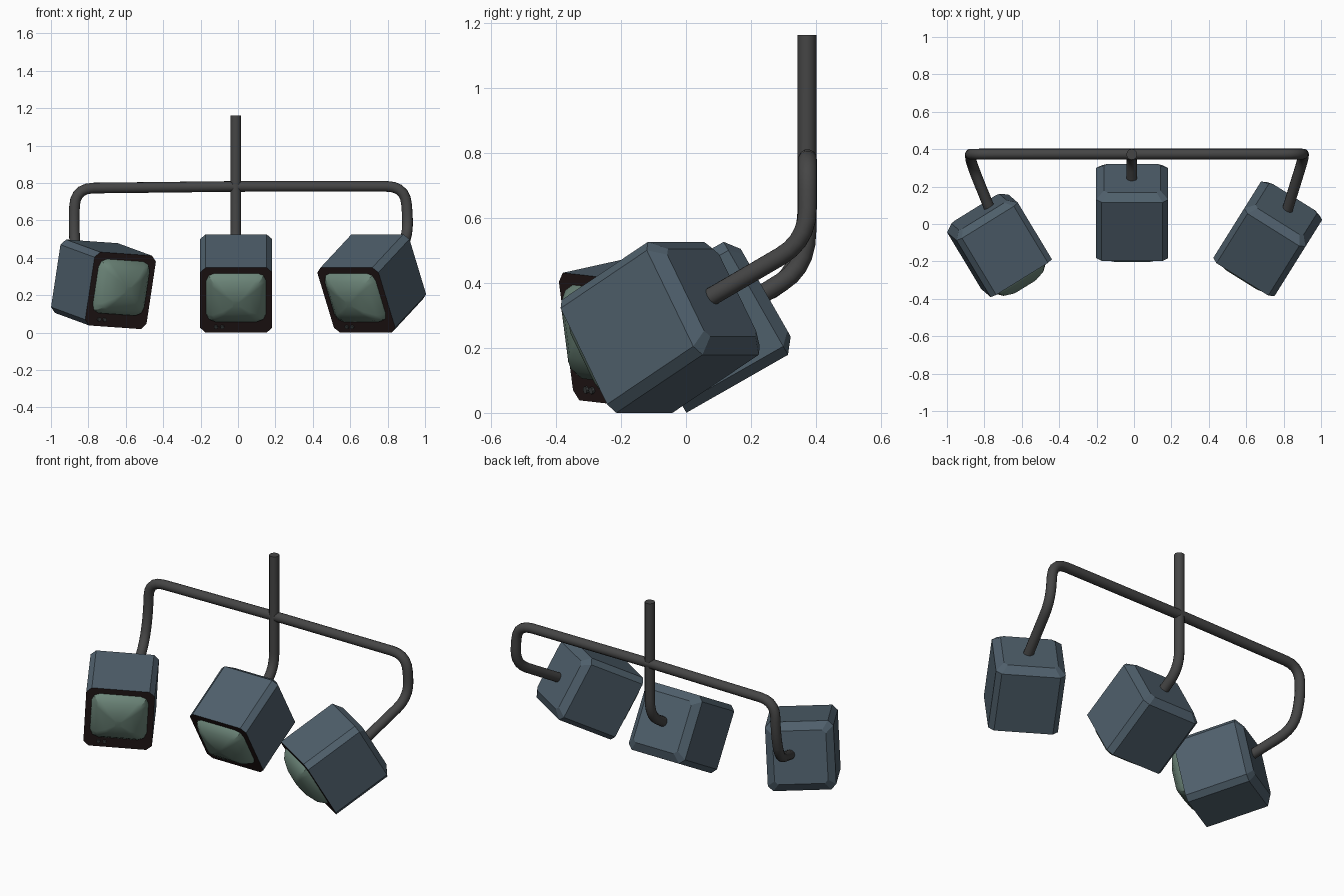
import bpy, bmesh, math
from mathutils import Vector, Matrix

if "Cube" in bpy.data.objects:
    bpy.data.objects.remove(bpy.data.objects["Cube"])


def material(name, rgb):
    m = bpy.data.materials.new(name)
    m.diffuse_color = (*rgb, 1)
    m.use_nodes = True
    m.node_tree.nodes["Principled BSDF"].inputs["Base Color"].default_value = m.diffuse_color
    return m


BLUE = material("slate blue", (0.078, 0.115, 0.148))
BEZEL = material("dark brown", (0.019, 0.010, 0.010))
GLASS = material("grey green", (0.150, 0.235, 0.190))
PIPE = material("dark grey", (0.060, 0.060, 0.060))
BUTTON = material("button grey", (0.045, 0.050, 0.050))


def outline(hw, z0, z1, cut, bulge):
    """Rectangle with three points per corner: flat chamfer or rounded."""
    pts = []
    corners = [(hw, z0), (hw, z1), (-hw, z1), (-hw, z0)]
    for i, c in enumerate(corners):
        c = Vector(c)
        to_prev = (Vector(corners[i - 1]) - c).normalized()
        to_next = (Vector(corners[(i + 1) % 4]) - c).normalized()
        a, b = c + to_prev * cut, c + to_next * cut
        mid = (a + b) / 2
        pts += [a, mid + (c - mid) * bulge, b]
    return pts


def loft(name, rings, mats, world, cap_first, smooth=None):
    """rings: (half width, bottom, top, depth, cut, bulge, material index)."""
    bm = bmesh.new()
    loops = []
    for hw, z0, z1, d, cut, bulge, _ in rings:
        loops.append([bm.verts.new((p.x, d, p.y)) for p in outline(hw, z0, z1, cut, bulge)])
    for k in range(len(loops) - 1):
        a, b = loops[k], loops[k + 1]
        for i in range(len(a)):
            j = (i + 1) % len(a)
            f = bm.faces.new((a[i], a[j], b[j], b[i]))
            f.material_index = rings[k + 1][6]
    bm.faces.new(loops[-1]).material_index = rings[-1][6]
    if cap_first:
        bm.faces.new(loops[0]).material_index = rings[0][6]
    bmesh.ops.recalc_face_normals(bm, faces=bm.faces)
    return finish(name, bm, mats, world, smooth)


def finish(name, bm, mats, world, smooth=None):
    me = bpy.data.meshes.new(name)
    bm.to_mesh(me)
    bm.free()
    for m in mats:
        me.materials.append(m)
    ob = bpy.data.objects.new(name, me)
    bpy.context.collection.objects.link(ob)
    ob.matrix_world = world
    if smooth:
        shade(ob, smooth)
    return ob


def shade(ob, degrees):
    bpy.ops.object.select_all(action='DESELECT')
    ob.select_set(True)
    bpy.context.view_layer.objects.active = ob
    bpy.ops.object.shade_smooth_by_angle(angle=math.radians(degrees))


def monitor(name, centre, facing, right):
    """Boxy tube monitor; centre is the middle of its front face."""
    f = Vector(facing).normalized()
    r = Vector(right)
    r = (r - f * r.dot(f)).normalized()
    u = r.cross(f) * -1
    if u.z < 0:
        u = -u
    w = Matrix((r, -f, u)).transposed().to_4x4()
    w.translation = Vector(centre)
    H, W = 0.2, 0.193
    # housing with the dark bezel on its front
    loft(name + "_housing", [
        (0.160, -0.130, 0.165, 0.02, 0.045, 0.4, 1),
        (0.160, -0.130, 0.165, 0.0, 0.045, 0.4, 1),
        (W, -H, H, 0.0, 0.03, 0, 1),
        (W, -H, H, 0.36, 0.03, 0, 0),
        (W - 0.042, -H + 0.045, H - 0.045, 0.395, 0.02, 0, 0),
    ], [BLUE, BEZEL], w, True)
    # bulging glass
    zc = 0.0175
    rings = []
    for s, d, cut in [(1, 0.004, 0.045), (0.97, -0.012, 0.045), (0.78, -0.044, 0.03),
                      (0.45, -0.068, 0.015), (0.12, -0.076, 0.004)]:
        rings.append((0.161 * s, zc - 0.1485 * s, zc + 0.1485 * s, d, cut, 0.4, 0))
    loft(name + "_screen", rings, [GLASS], w, False, 30)
    # two control buttons
    bm = bmesh.new()
    for x in (-0.108, -0.074):
        m = Matrix.Translation((x, -0.003, -0.163)) @ Matrix.Rotation(math.pi / 2, 4, 'X')
        bmesh.ops.create_cone(bm, cap_ends=True, segments=8, radius1=0.011,
                              radius2=0.011, depth=0.012, matrix=m)
    finish(name + "_buttons", bm, [BUTTON], w)


def pipe(name, points, bend):
    """Tube along points, with each inner corner rounded by bend."""
    P = [Vector(p) for p in points]
    path = [P[0]]
    for a, c, b in zip(P, P[1:], P[2:]):
        s = c + (a - c).normalized() * min(bend, (a - c).length * 0.48)
        e = c + (b - c).normalized() * min(bend, (b - c).length * 0.48)
        for k in range(6):
            t = k / 5
            path.append(s * (1 - t) ** 2 + c * 2 * t * (1 - t) + e * t * t)
    path.append(P[-1])
    cu = bpy.data.curves.new(name, 'CURVE')
    cu.dimensions = '3D'
    cu.bevel_depth = 0.029
    cu.bevel_resolution = 4
    cu.use_fill_caps = True
    sp = cu.splines.new('POLY')
    sp.points.add(len(path) - 1)
    for q, p in zip(sp.points, path):
        q.co = (*p, 1)
    cu.materials.append(PIPE)
    ob = bpy.data.objects.new(name, cu)
    bpy.context.collection.objects.link(ob)
    bpy.ops.object.select_all(action='DESELECT')
    ob.select_set(True)
    bpy.context.view_layer.objects.active = ob
    bpy.ops.object.convert(target='MESH')
    shade(bpy.context.view_layer.objects.active, 40)


# three monitors: middle and right tilt 30 degrees down, left is slightly rolled
c, s = math.cos(math.radians(29.7)), math.sin(math.radians(29.7))
monitor("middle_monitor", (-0.01, -0.098, 0.174), (0, -c, -s), (1, 0, 0))
monitor("right_monitor", (0.632, -0.212, 0.174), (-0.53 * c, -0.848 * c, -s), (0.848, -0.53, 0))
monitor("left_monitor", (-0.628, -0.268, 0.225), (0.507, -0.842, -0.186), (0.85, 0.525, -0.06))

# hanging pipe frame
pipe("middle_pipe", [(-0.012, 0.372, 1.162), (-0.012, 0.372, 0.45), (-0.012, 0.21, 0.35)], 0.11)
pipe("cross_pipe", [
    (-0.775, 0.09, 0.31), (-0.868, 0.32, 0.40), (-0.877, 0.372, 0.56), (-0.872, 0.374, 0.772),
    (0, 0.374, 0.782), (0.895, 0.374, 0.782), (0.912, 0.374, 0.53), (0.815, 0.06, 0.347)], 0.1)
